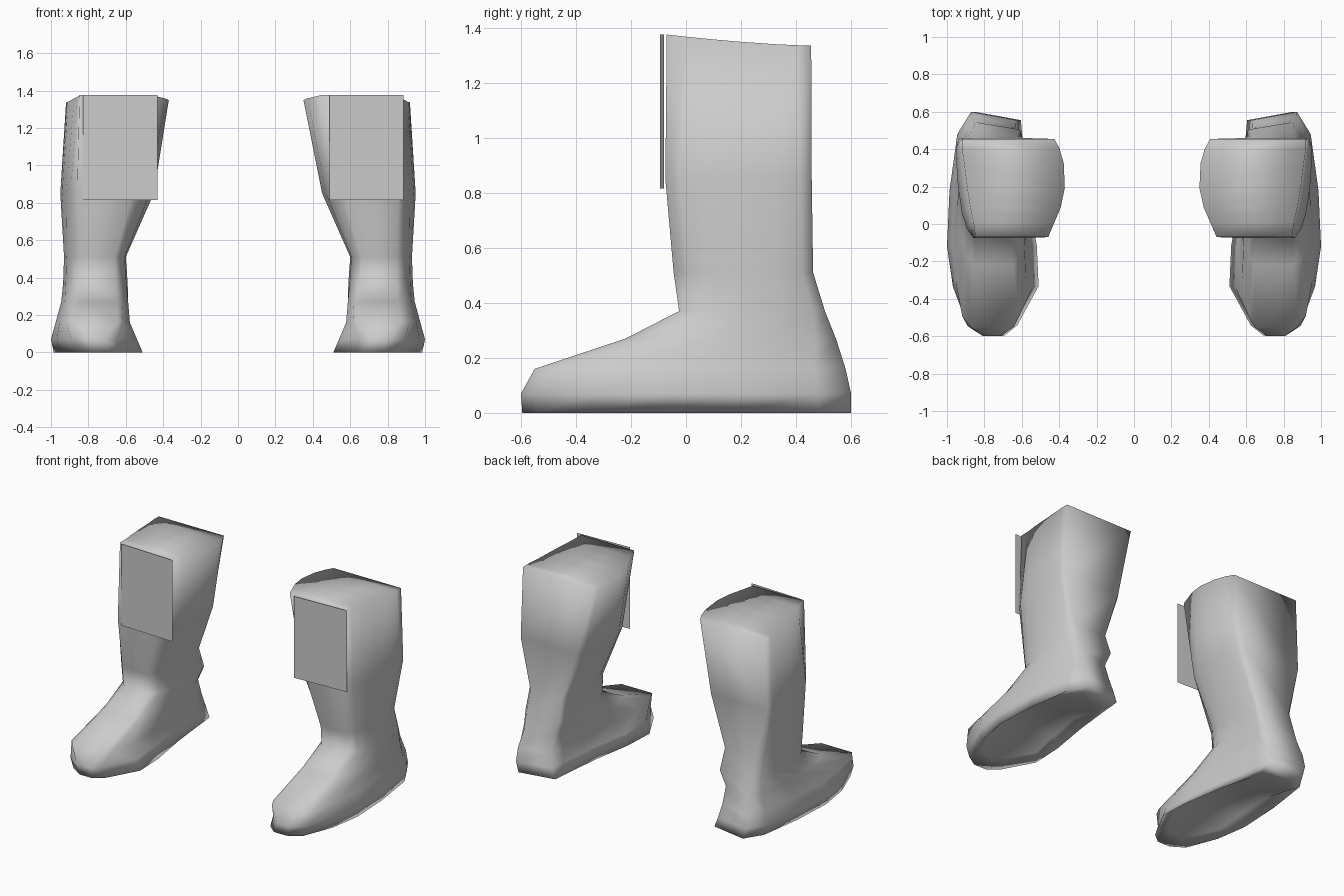
import bpy, bmesh
from mathutils import Vector

default = bpy.data.objects.get("Cube")
if default:
    bpy.data.objects.remove(default)

grey = bpy.data.materials.new("soft_grey")
grey.use_nodes = True
grey.diffuse_color = (0.6, 0.6, 0.6, 1)
grey.node_tree.nodes["Principled BSDF"].inputs["Base Color"].default_value = (0.6, 0.6, 0.6, 1)

# Outlines: (front-to-back, inner side, outer side) as fractions of the ring's box
CUFF = [(0, .16, .86), (.15, .1, .88), (.3, .04, .91), (.5, 0, .94), (.75, .01, .97), (.9, .05, .99), (1, .1, .99)]
CALF = [(0, .22, .82), (.1, .1, .89), (.25, .04, .94), (.5, 0, .98), (.75, .02, 1), (.92, .06, 1), (1, .12, .97)]
ANKLE = [(0, .18, .75), (.1, .08, .88), (.25, .02, .96), (.5, 0, 1), (.75, 0, .97), (.92, .02, .88), (1, .06, .78)]
INSTEP = [(0, .18, .75), (.05, .11, .86), (.22, .02, .95), (.4, .02, 1), (.65, .08, .97), (.9, .14, .88), (1, .2, .74)]
FOOT = [(0, .38, .58), (.045, .24, .76), (.22, 0, .93), (.4, .02, 1), (.65, .12, .97), (.9, .18, .88), (1, .2, .72)]

# Rings from cuff to ground: height, front, back, inner, outer, outline
RINGS = [
    (1.335, -.07, .455, .35, .925, CUFF),
    (.85, -.075, .457, .45, .95, CALF),
    (.51, -.045, .462, .6, .93, ANKLE),
    (.37, -.025, .505, .59, .935, ANKLE),
    (.27, -.22, .545, .58, .945, INSTEP),
    (.16, -.55, .58, .57, .975, INSTEP),
    (.07, -.6, .6, .54, 1, FOOT),
    (0, -.595, .6, .51, .985, FOOT),
]


def finish(bm, name, smooth):
    mesh = bpy.data.meshes.new(name)
    bm.to_mesh(mesh)
    bm.free()
    mesh.materials.append(grey)
    for face in mesh.polygons:
        face.use_smooth = smooth
    obj = bpy.data.objects.new(name, mesh)
    bpy.context.collection.objects.link(obj)


def ring_points(ring, side, cuff_inset):
    z, front, back, inner, outer, outline = ring
    rise, skew = 0, 0
    if outline is CUFF:
        inner += cuff_inset
        rise = .04
    elif outline in (FOOT, INSTEP):
        skew = .045  # the heel is angled, shorter on its inner side
    inside, outside = [], []
    for v, a, b in outline:
        y = front + v * (back - front)
        height = z + rise * (1 - v) ** 1.5
        width = outer - inner
        inside.append(Vector((side * (inner + a * width), y - skew * v ** 4, height)))
        outside.append(Vector((side * (inner + b * width), y, height)))
    return inside + outside[::-1]


def sole_point(p, side):
    # Hollow arch between a flat heel and a slightly raised ball
    centre = Vector((side * .76, 0, 0))
    q = centre + (p - centre) * .82
    if q.y < .25:
        q.z = .07 if q.y > -.25 else .03
    return q


def cap(bm, ring):
    n = len(ring)
    for i in range(n // 2 - 1):
        bm.faces.new((ring[i], ring[i + 1], ring[n - 2 - i], ring[n - 1 - i]))


def boot(name, side, cuff_inset):
    bm = bmesh.new()
    loops = [ring_points(r, side, cuff_inset) for r in RINGS]
    loops.append([sole_point(p, side) for p in loops[-1]])
    rings = [[bm.verts.new(p) for p in loop] for loop in loops]
    for top, low in zip(rings, rings[1:]):
        for i in range(len(top)):
            j = (i + 1) % len(top)
            bm.faces.new((top[i], top[j], low[j], low[i]))
    cap(bm, rings[0])
    cap(bm, rings[-1])
    bmesh.ops.recalc_face_normals(bm, faces=bm.faces)
    finish(bm, name, True)


def shin_plate(name, inner, outer):
    # A single sheet, turned slightly outwards
    bm = bmesh.new()
    corners = [(inner, -.095, .815), (outer, -.08, .815), (outer, -.08, 1.375), (inner, -.095, 1.375)]
    face = bm.faces.new([bm.verts.new(c) for c in corners])
    face.normal_update()
    if face.normal.y > 0:
        face.normal_flip()
    finish(bm, name, False)


boot("left_boot", 1, 0)
boot("right_boot", -1, .02)
shin_plate("left_shin_plate", .49, .885)
shin_plate("right_shin_plate", -.43, -.83)
